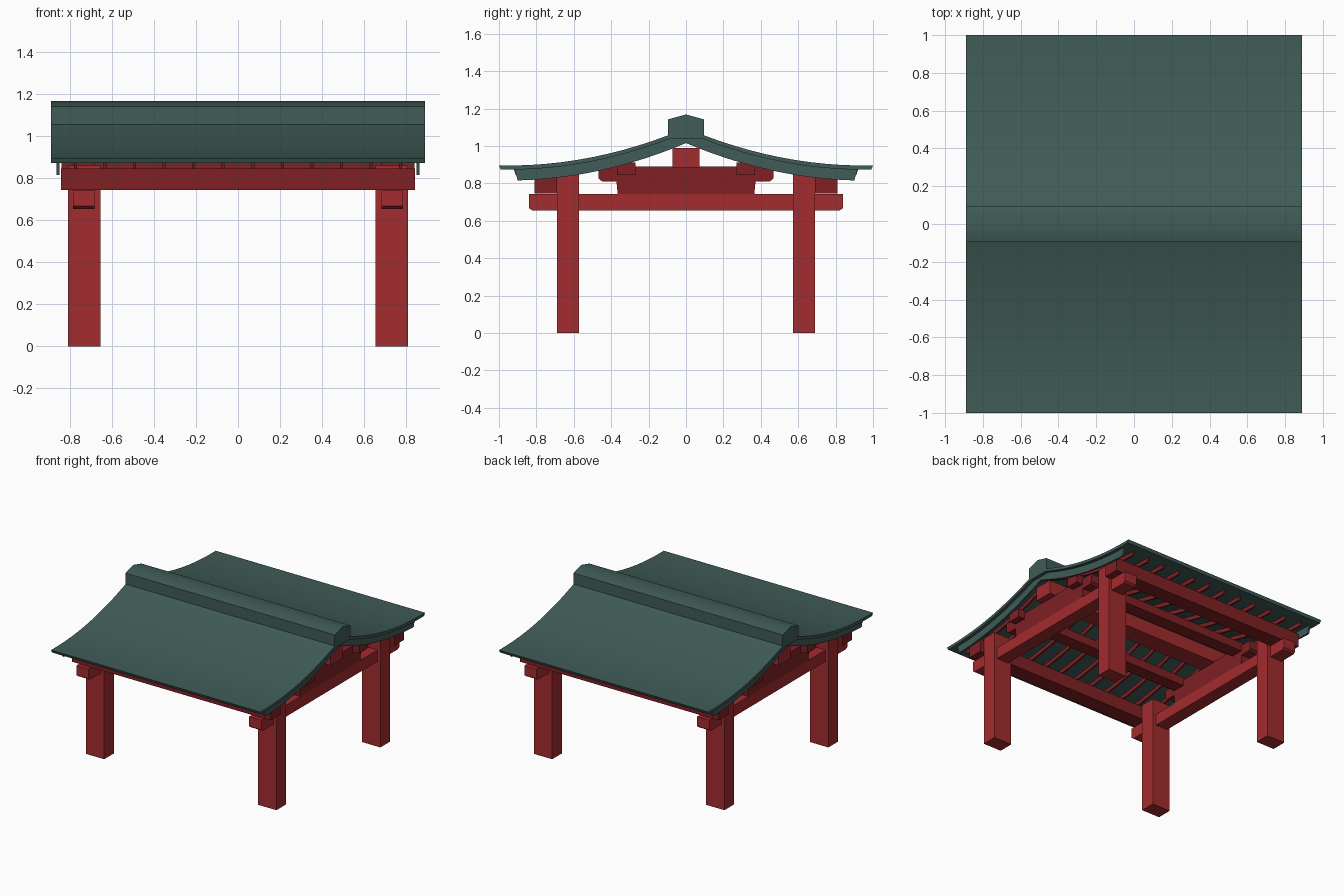
import bpy, bmesh, math

if "Cube" in bpy.data.objects:
    bpy.data.objects.remove(bpy.data.objects["Cube"])


def material(name, rgb):
    m = bpy.data.materials.new(name)
    m.diffuse_color = (*rgb, 1)
    m.use_nodes = True
    m.node_tree.nodes["Principled BSDF"].inputs["Base Color"].default_value = m.diffuse_color
    return m


RED = material("bright red wood", (0.367, 0.025, 0.028))
DARK = material("dark red wood", (0.216, 0.0145, 0.0175))
GREEN = material("roof green", (0.051, 0.107, 0.095))


def finish(bm, name, mat, smooth=False):
    bmesh.ops.recalc_face_normals(bm, faces=bm.faces)
    me = bpy.data.meshes.new(name)
    bm.to_mesh(me)
    bm.free()
    me.materials.append(mat)
    ob = bpy.data.objects.new(name, me)
    bpy.context.collection.objects.link(ob)
    if smooth:
        bpy.ops.object.select_all(action='DESELECT')
        ob.select_set(True)
        bpy.context.view_layer.objects.active = ob
        bpy.ops.object.shade_smooth_by_angle(angle=math.radians(40))
    return ob


def extrude_x(name, profile, x0, x1, mat, smooth=False):
    """Convex (y, z) profile extruded along x."""
    bm = bmesh.new()
    a = [bm.verts.new((x0, y, z)) for y, z in profile]
    b = [bm.verts.new((x1, y, z)) for y, z in profile]
    bm.faces.new(a)
    bm.faces.new(b)
    n = len(a)
    for i in range(n):
        j = (i + 1) % n
        bm.faces.new((a[i], a[j], b[j], b[i]))
    return finish(bm, name, mat, smooth)


def box(name, x, y, z, mat):
    return extrude_x(name, [(y[0], z[0]), (y[1], z[0]), (y[1], z[1]), (y[0], z[1])],
                     x[0], x[1], mat)


def roof_z(y):
    return 0.895 + 0.2 * (1 - min(abs(y) / 0.95, 1)) ** 2


def roof_strip(name, top, bottom, y_top, y_bottom, x0, x1, mat, n=24):
    """Band following the roof curve between two depths below its surface."""
    bm = bmesh.new()
    rows = []
    for i in range(n + 1):
        t = 2 * i / n - 1
        yt, yb = t * y_top, t * y_bottom
        zt, zb = roof_z(yt) - top, roof_z(yb) - bottom
        rows.append([bm.verts.new(p) for p in
                     ((x0, yt, zt), (x1, yt, zt), (x1, yb, zb), (x0, yb, zb))])
    for r, s in zip(rows, rows[1:]):
        for k in range(4):
            m = (k + 1) % 4
            bm.faces.new((r[k], r[m], s[m], s[k]))
    bm.faces.new(rows[0])
    bm.faces.new(rows[-1])
    return finish(bm, name, mat, True)


# Roof sheet and ridge cap
roof_strip("roof_sheet", 0, 0.022, 1.0, 0.99, -0.89, 0.89, GREEN)
extrude_x("ridge_cap", [(-0.096, 1.04), (0.096, 1.04), (0.096, 1.142), (0, 1.168), (-0.096, 1.142)],
          -0.89, 0.89, GREEN, True)

# Curved boards under the gable edges
for s, side in ((-1, "left"), (1, "right")):
    roof_strip(side + "_gable_board", 0.02, 0.064 + 0.016, 0.917, 0.9,
               s * 0.85, s * 0.864, GREEN)

# Rafters
for i in range(12):
    x = -0.775 + i * 1.55 / 11
    roof_strip(f"rafter_{i + 1}", 0.02, 0.052, 0.92, 0.91, x - 0.007, x + 0.007, DARK)

# Ridge beam
box("ridge_beam", (-0.84, 0.84), (-0.073, 0.073), (0.885, 0.99), RED)

for s, side in ((-1, "front"), (1, "back")):
    # Beams running along the eaves, and purlins higher up
    box(side + "_eave_beam", (-0.843, 0.843), sorted((s * 0.69, s * 0.81)), (0.745, 0.848), DARK)
    box(side + "_purlin", (-0.84, 0.84), sorted((s * 0.27, s * 0.37)), (0.845, 0.912), DARK)
    # Posts
    for t, lr in ((-1, "left"), (1, "right")):
        box(f"{side}_{lr}_post", sorted((t * 0.655, t * 0.81)),
            sorted((s * 0.573, s * 0.69)), (0, 0.86), RED)

for t, side in ((-1, "left"), (1, "right")):
    x0, x1 = sorted((t * 0.683, t * 0.786))
    # Tie beam with chamfered lower ends
    extrude_x(side + "_tie_beam",
              [(-0.84, 0.743), (-0.84, 0.668), (-0.822, 0.655),
               (0.822, 0.655), (0.84, 0.668), (0.84, 0.743)], x0, x1, RED)
    # Stepped upper cross beam
    extrude_x(side + "_cross_beam",
              [(-0.467, 0.89), (-0.467, 0.825), (-0.448, 0.81),
               (0.448, 0.81), (0.467, 0.825), (0.467, 0.89)], x0, x1, DARK)
    extrude_x(side + "_cross_block",
              [(-0.372, 0.811), (-0.365, 0.743), (0.365, 0.743), (0.372, 0.811)], x0, x1, DARK)
